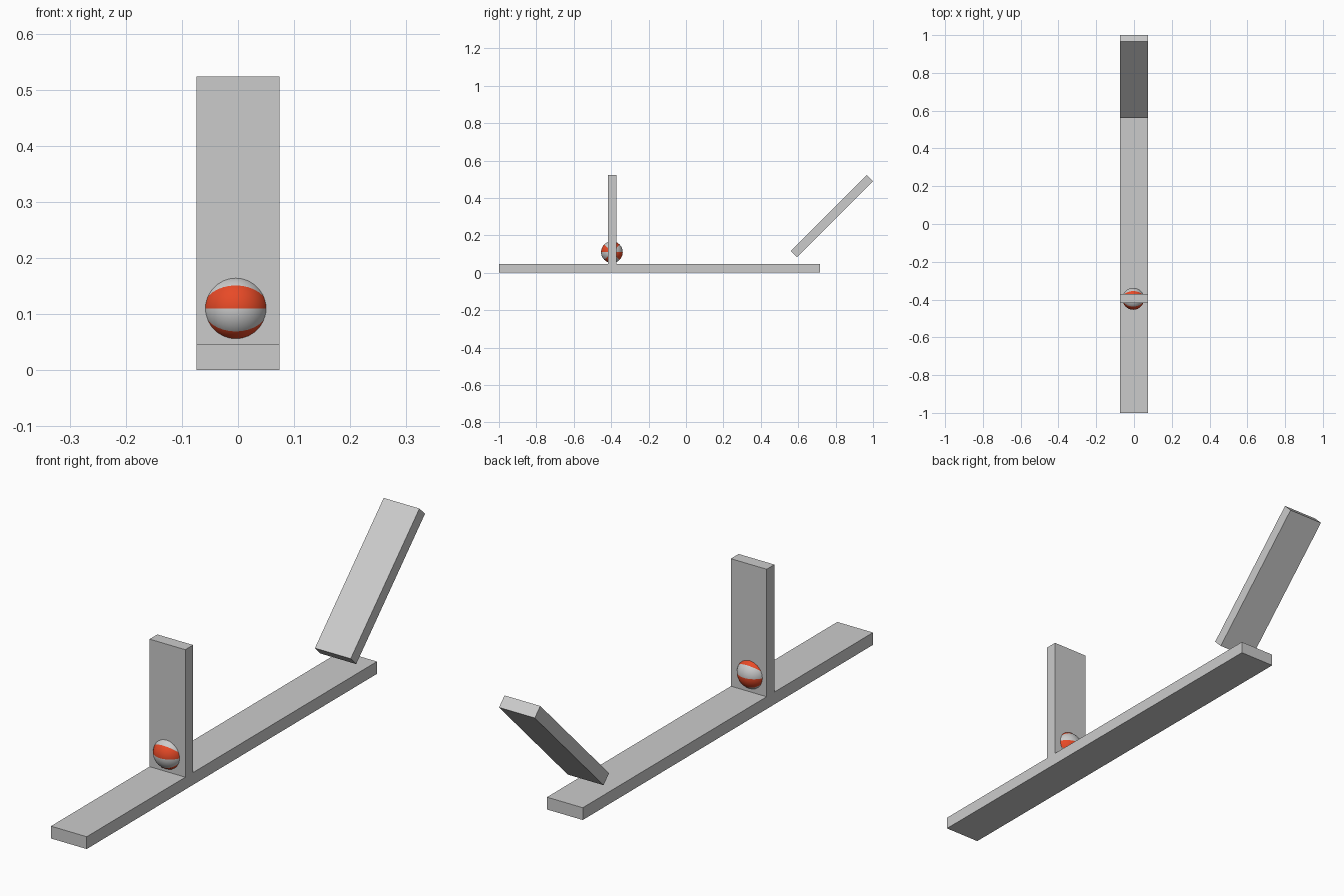
import bpy, bmesh, math
from mathutils import Matrix

if "Cube" in bpy.data.objects:
    bpy.data.objects.remove(bpy.data.objects["Cube"], do_unlink=True)


def make_material(name, color):
    mat = bpy.data.materials.new(name)
    mat.use_nodes = True
    mat.diffuse_color = color
    mat.node_tree.nodes["Principled BSDF"].inputs["Base Color"].default_value = color
    return mat


grey = make_material("light_grey", (0.6, 0.6, 0.6, 1))
orange = make_material("orange_red", (0.8, 0.068, 0.02, 1))

WIDTH, THICK = 0.148, 0.046


def finish(name, bm, materials, location):
    mesh = bpy.data.meshes.new(name)
    bm.to_mesh(mesh)
    bm.free()
    for mat in materials:
        mesh.materials.append(mat)
    obj = bpy.data.objects.new(name, mesh)
    obj.location = location
    bpy.context.collection.objects.link(obj)
    return obj


def plank(name, length, location, pitch):
    """A flat board lying along y, pitched about x."""
    bm = bmesh.new()
    bmesh.ops.create_cube(bm, size=1, matrix=Matrix.Diagonal((WIDTH, length, THICK, 1)))
    obj = finish(name, bm, [grey], location)
    obj.rotation_euler.x = math.radians(pitch)


# Boards: floor, upright wall and floating ramp
plank("floor_board", 1.716, (0, -0.142, THICK / 2), 0)
plank("upright_board", 0.477, (0, -0.394, 0.2845), 90)
plank("tilted_board", 0.575, (0, 0.78, 0.303), 45)

# Beach ball with its poles on the x axis and eight alternating wedges
bm = bmesh.new()
bmesh.ops.create_uvsphere(bm, u_segments=32, v_segments=16, radius=0.058,
                          matrix=Matrix.Rotation(math.pi / 2, 4, "Y"))
for face in bm.faces:
    face.smooth = True
    c = face.calc_center_median()
    angle = math.atan2(c.z, -c.y) % math.tau
    face.material_index = 1 - int(angle / (math.pi / 4)) % 2
finish("striped_ball", bm, [grey, orange], (-0.004, -0.396, 0.11))
